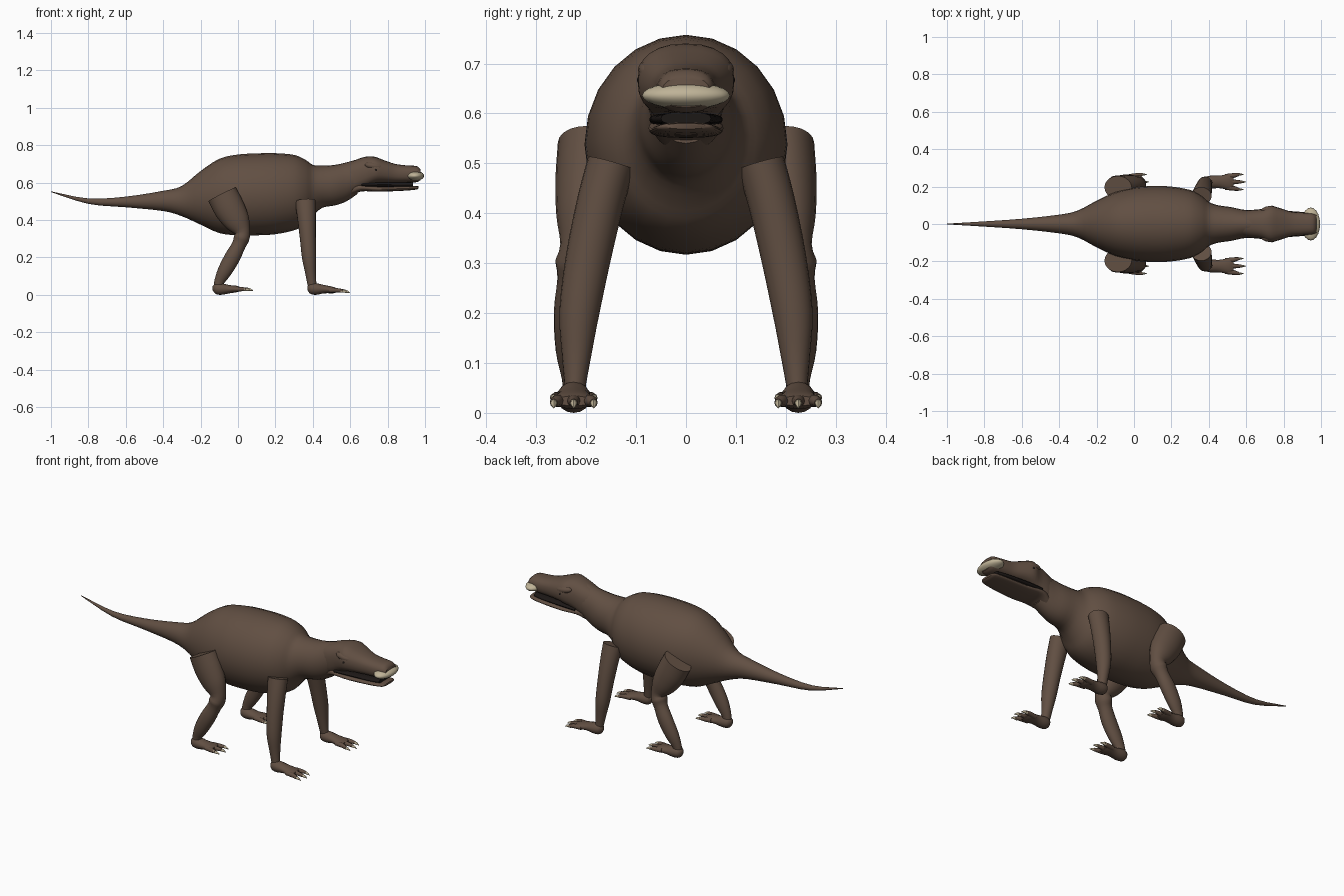
import bpy, math
from mathutils import Vector

cube = bpy.data.objects.get("Cube")
if cube:
    bpy.data.objects.remove(cube, do_unlink=True)


def material(name, rgb):
    m = bpy.data.materials.new(name)
    m.use_nodes = True
    m.diffuse_color = (*rgb, 1)
    m.node_tree.nodes["Principled BSDF"].inputs["Base Color"].default_value = (*rgb, 1)
    return m


HIDE = material("brown hide", (0.12, 0.078, 0.055))
HORN = material("cream horn", (0.52, 0.45, 0.31))
DARK = material("dark mouth", (0.012, 0.009, 0.008))
EYE = material("amber eye", (0.3, 0.22, 0.09))


def finish(obj, mat, angle=45):
    obj.data.materials.append(mat)
    bpy.ops.object.select_all(action="DESELECT")
    obj.select_set(True)
    bpy.context.view_layer.objects.active = obj
    bpy.ops.object.shade_smooth_by_angle(angle=math.radians(angle))
    return obj


def smooth_path(rows, steps):
    """Catmull-Rom interpolation through rows of numbers."""
    vs = [Vector(r) for r in rows]
    vs = [2 * vs[0] - vs[1]] + vs + [2 * vs[-1] - vs[-2]]
    out = []
    for a, b, c, d in zip(vs, vs[1:], vs[2:], vs[3:]):
        for k in range(steps):
            t = k / steps
            out.append(0.5 * (2 * b + (c - a) * t + (2 * a - 5 * b + 4 * c - d) * t**2
                              + (3 * b - a - 3 * c + d) * t**3))
    return out + [vs[-2]]


def loft(name, rows, mat, axis=None, sides=24, steps=3, power=1.0):
    """Rows are x, y, z, half width across y, half width in the xz plane."""
    rows = smooth_path([tuple(r) for r in rows], steps)
    pts = [Vector(r[:3]) for r in rows]
    verts, faces = [], []
    for i, r in enumerate(rows):
        t = axis or (pts[min(i + 1, len(pts) - 1)] - pts[max(i - 1, 0)]).normalized()
        side = Vector((0, 1, 0)) - t * t.y
        side.normalize()
        up = t.cross(side)
        for k in range(sides):
            a = math.tau * k / sides
            c, s = math.cos(a), math.sin(a)
            c = math.copysign(abs(c) ** power, c)
            s = math.copysign(abs(s) ** power, s)
            verts.append(pts[i] + side * c * max(r[3], 0.001) + up * s * max(r[4], 0.001))
    for i in range(len(rows) - 1):
        for k in range(sides):
            j = (k + 1) % sides
            a, b = i * sides, (i + 1) * sides
            faces.append((a + k, a + j, b + j, b + k))
    faces += [tuple(reversed(range(sides))),
              tuple(range(len(verts) - sides, len(verts)))]
    mesh = bpy.data.meshes.new(name)
    mesh.from_pydata(verts, [], faces)
    obj = bpy.data.objects.new(name, mesh)
    bpy.context.collection.objects.link(obj)
    return finish(obj, mat)


def outline(rows):
    """Turn x, top, bottom, half width into loft rows on the centre line."""
    return [(x, 0, (t + b) / 2, w, (t - b) / 2) for x, t, b, w in rows]


def ball(name, loc, scale, mat, tilt=0):
    bpy.ops.mesh.primitive_uv_sphere_add(segments=20, ring_count=12, radius=1,
                                         location=loc, rotation=(0, tilt, 0))
    obj = bpy.context.object
    obj.name = name
    obj.scale = scale
    return finish(obj, mat)


X = Vector((1, 0, 0))

# Tail, trunk and neck in one skin
loft("body", outline([
    (-1, .553, .549, .002), (-.8, .515, .486, .014), (-.6, .525, .468, .028),
    (-.4, .556, .448, .05), (-.3, .582, .42, .072), (-.2, .662, .375, .125),
    (-.1, .727, .33, .17), (0, .75, .318, .195), (.1, .756, .318, .203),
    (.2, .757, .324, .2), (.3, .748, .345, .182), (.36, .722, .375, .152),
    (.4, .695, .42, .118), (.45, .69, .465, .1), (.52, .695, .478, .09),
    (.58, .708, .5, .077), (.64, .725, .54, .072)]), HIDE, X)

# Skull and upper jaw
loft("head", outline([
    (.56, .695, .53, .062), (.62, .718, .54, .074), (.68, .738, .57, .08),
    (.73, .738, .592, .097), (.78, .72, .598, .085), (.84, .7, .598, .066),
    (.9, .692, .6, .061), (.955, .688, .602, .056), (.975, .672, .612, .048)]),
    HIDE, X, power=.8)

# Lower jaw and the dark gap of the mouth
loft("lower_jaw", outline([
    (.61, .6, .53, .06), (.66, .592, .553, .074), (.75, .58, .551, .073),
    (.88, .58, .556, .066), (.95, .582, .562, .056), (.966, .58, .569, .04)]),
    HIDE, X, power=.8)
loft("mouth", outline([
    (.66, .6, .572, .073), (.75, .602, .575, .073), (.88, .602, .576, .062),
    (.935, .603, .577, .05)]), DARK, X, power=.8)

# Wide rounded beak tip
ball("beak", (.945, 0, .636), (.05, .088, .027), HORN)

for s, label in ((1, "left"), (-1, "right")):
    # Brow, eye and pupil
    ball("brow_" + label, (.728, s * .066, .688), (.052, .03, .022), HIDE, .15)
    ball("eye_" + label, (.735, s * .084, .667), (.018, .012, .011), EYE)
    ball("pupil_" + label, (.738, s * .094, .667), (.007, .004, .007), DARK)

    # Straight front leg with a blunt shoulder
    loft("front_leg_" + label, [
        (.36, s * .15, .5, .048, .055), (.366, s * .172, .42, .047, .05),
        (.373, s * .196, .31, .045, .043), (.38, s * .214, .2, .04, .038),
        (.388, s * .219, .12, .03, .029), (.395, s * .222, .06, .022, .024),
        (.4, s * .224, .03, .02, .022)], HIDE, sides=20)

    # Heavy thigh, pinched knee and bent shin
    loft("hind_leg_" + label, [
        (-.085, s * .195, .538, .062, .082), (-.045, s * .2, .46, .062, .082),
        (-.003, s * .208, .39, .052, .068), (.024, s * .214, .335, .038, .042),
        (.018, s * .216, .3, .046, .042), (.004, s * .222, .265, .036, .037),
        (-.03, s * .23, .2, .035, .042), (-.072, s * .23, .125, .031, .038),
        (-.1, s * .227, .07, .022, .027), (-.105, s * .225, .035, .02, .025)],
        HIDE, sides=20)

    # Feet: heel and sole, three toes, three claws
    for part, x0, size, drop in (("front", .372, 1.06, .012), ("hind", -.135, 1, 0)):
        y0 = s * .225
        name = part + "_foot_" + label
        loft(name, [
            (x0, y0, .035, .01, .012), (x0 + .015, y0, .033, .028, .028),
            (x0 + .045, y0, .031, .034, .031), (x0 + .09, y0, .03, .034, .022),
            (x0 + .13 * size, y0, .031 - drop / 2, .043, .017),
            (x0 + .15 * size, y0, .03 - drop / 2, .036, .01)], HIDE, X, sides=16)
        for n, spread in enumerate((-1, 0, 1)):
            reach = (.178 if spread else .19) * size
            y1, y2 = y0 + spread * .028, y0 + spread * .04
            z = .03 - drop / 2
            loft(f"{name}_toe_{n + 1}", [
                (x0 + .11 * size, y1, z, .014, .013),
                (x0 + .15 * size, (y1 + y2) / 2, z, .013, .012),
                (x0 + reach, y2, z - drop / 3, .008, .008)], HIDE, sides=10)
            loft(f"{name}_claw_{n + 1}", [
                (x0 + reach - .012, y2, z - drop / 3, .008, .009),
                (x0 + reach + .008, y2, z - drop / 3 - .002, .006, .007),
                (x0 + reach + .026, y2, z - drop / 2 - .008, .001, .001)],
                HORN, sides=8)
